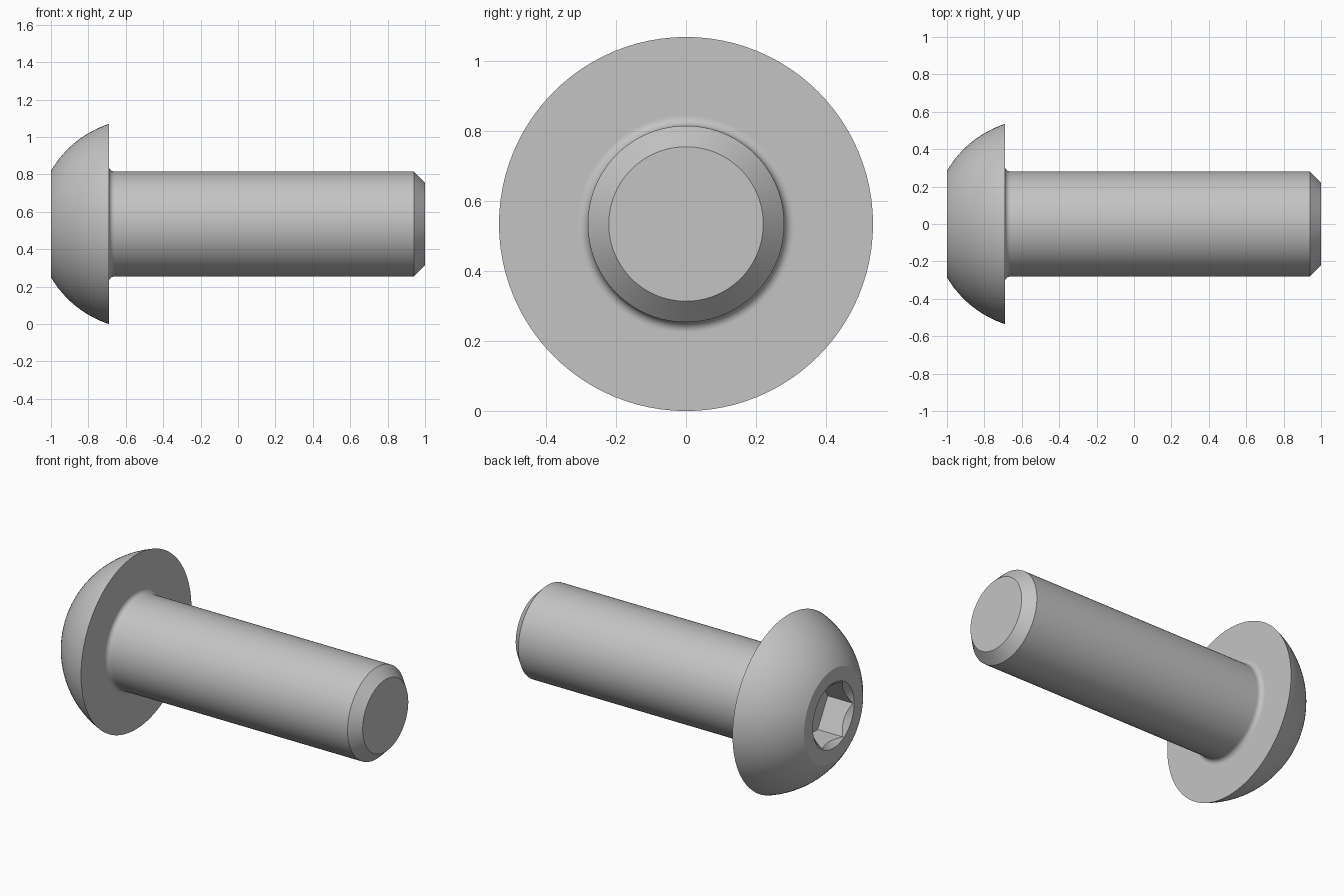
import bpy
import bmesh
import math
from mathutils import Matrix, Vector

cube = bpy.data.objects.get("Cube")
if cube:
    bpy.data.objects.remove(cube, do_unlink=True)

AXIS_Z = 0.535        # height of the screw axis
HEAD_R, CAP_R = 0.535, 0.285
SHANK_R, TIP_R = 0.281, 0.221
SEAT_X = -0.69        # underside of the head
FILLET = 0.028

steel = bpy.data.materials.new("grey steel")
steel.use_nodes = True
colour = (0.55, 0.55, 0.55, 1)
steel.diffuse_color = colour
steel.node_tree.nodes["Principled BSDF"].inputs["Base Color"].default_value = colour


def arc(cx, cr, radius, start, end, steps):
    """Points (x, r) along a circular arc, angles in radians."""
    return [(cx + radius * math.cos(start + (end - start) * i / steps),
             cr + radius * math.sin(start + (end - start) * i / steps))
            for i in range(steps + 1)]


def lathe(name, profile, steps=96):
    """Turn an (x, r) profile around the x axis."""
    bm = bmesh.new()
    verts = [bm.verts.new((x, 0, r)) for x, r in profile]
    edges = [bm.edges.new(pair) for pair in zip(verts, verts[1:])]
    bmesh.ops.spin(bm, geom=verts + edges, cent=(0, 0, 0), axis=(1, 0, 0),
                   angle=math.tau, steps=steps)
    bmesh.ops.remove_doubles(bm, verts=bm.verts, dist=0.0001)
    bmesh.ops.recalc_face_normals(bm, faces=bm.faces)
    bmesh.ops.translate(bm, verts=bm.verts, vec=Vector((0, 0, AXIS_Z)))
    mesh = bpy.data.meshes.new(name)
    bm.to_mesh(mesh)
    bm.free()
    obj = bpy.data.objects.new(name, mesh)
    bpy.context.collection.objects.link(obj)
    mesh.materials.append(steel)
    return obj


def cut(body, name, sides, x1, r1, x2, r2):
    """Cut a prism or cone lying along x out of the body."""
    bpy.ops.mesh.primitive_cone_add(
        vertices=sides, radius1=r1, radius2=r2, depth=x2 - x1,
        location=((x1 + x2) / 2, 0, AXIS_Z), rotation=(0, math.pi / 2, 0))
    cutter = bpy.context.object
    cutter.name = name
    cutter.hide_render = True
    cutter.data.materials.append(steel)
    mod = body.modifiers.new(name, 'BOOLEAN')
    mod.operation = 'DIFFERENCE'
    mod.solver = 'EXACT'
    mod.object = cutter
    bpy.ops.object.select_all(action='DESELECT')
    body.select_set(True)
    bpy.context.view_layer.objects.active = body
    bpy.ops.object.modifier_apply(modifier=mod.name)
    bpy.data.objects.remove(cutter, do_unlink=True)


# Domed head: spherical arc centred on the axis, through cap edge and rim
dome_x = (SEAT_X ** 2 + HEAD_R ** 2 - 1 - CAP_R ** 2) / (2 * (SEAT_X + 1))
dome_r = math.hypot(dome_x + 1, CAP_R)
dome = arc(dome_x, 0, dome_r, math.atan2(CAP_R, -1 - dome_x),
           math.atan2(HEAD_R, SEAT_X - dome_x), 16)

# Fillet under the head, with support loops either side
fillet_x, fillet_r = SEAT_X + FILLET, SHANK_R + FILLET
fillet = arc(fillet_x, fillet_r, FILLET, math.pi, 1.5 * math.pi, 8)

profile = ([(-1, 0)] + dome + [(SEAT_X, fillet_r + 0.004)] + fillet
           + [(fillet_x + 0.006, SHANK_R), (0.94, SHANK_R), (1, TIP_R), (1, 0)])
screw = lathe("button_head_screw", profile)

# Hexagon socket with a countersunk mouth
cut(screw, "socket_countersink", 96, -1.02, 0.22, -0.96, 0.16)
cut(screw, "hex_socket", 6, -1.1, 0.195, -0.825, 0.195)

bpy.ops.object.shade_smooth_by_angle(angle=math.radians(30))
